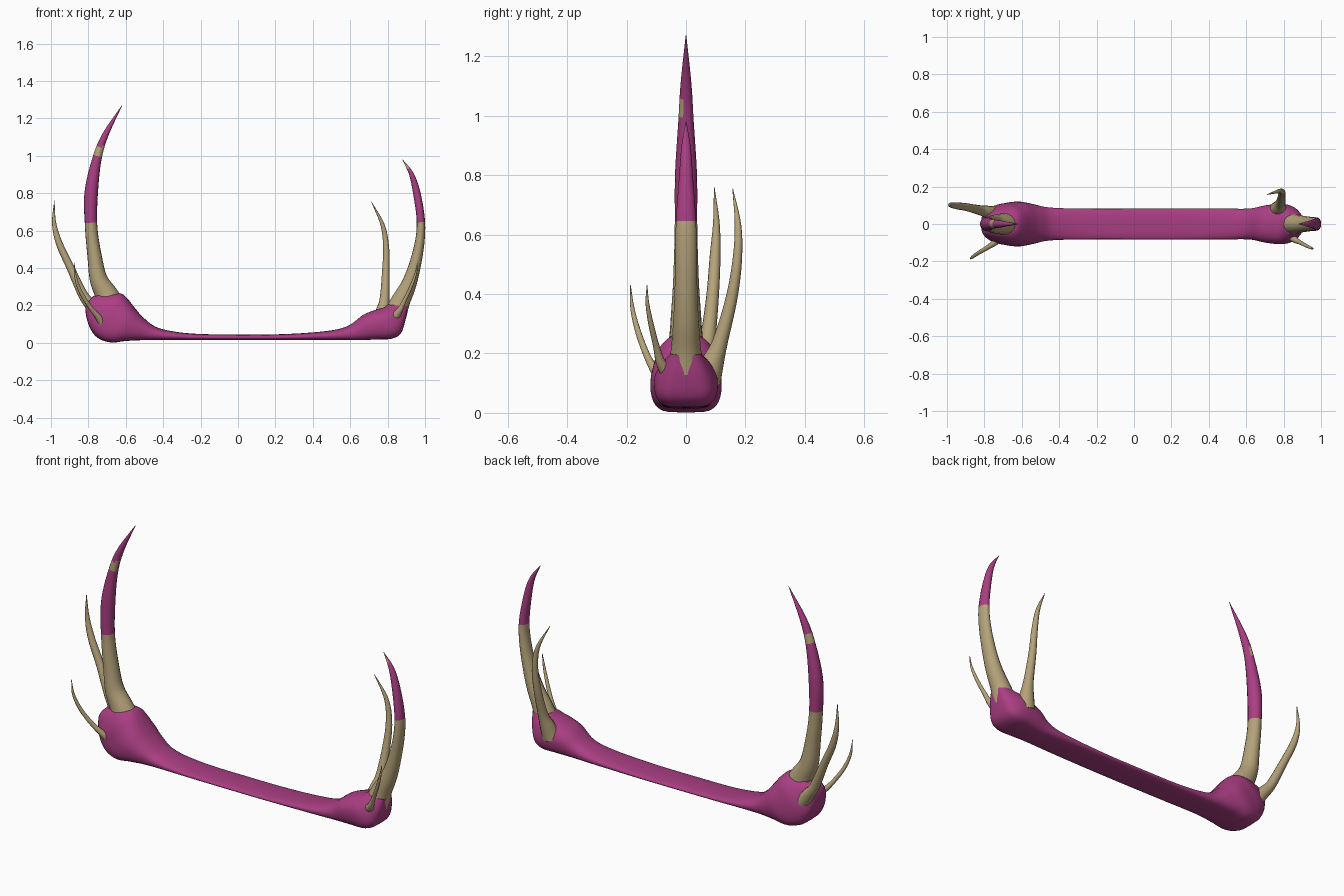
import bpy, bmesh, math
from mathutils import Vector

if "Cube" in bpy.data.objects:
    bpy.data.objects.remove(bpy.data.objects["Cube"])


def material(name, rgb):
    m = bpy.data.materials.new(name)
    m.diffuse_color = (*rgb, 1)
    m.use_nodes = True
    m.node_tree.nodes["Principled BSDF"].inputs["Base Color"].default_value = m.diffuse_color
    return m


MAGENTA = material("magenta", (0.40, 0.048, 0.225))
TAN = material("tan", (0.46, 0.365, 0.195))


def spline(keys, n):
    """Catmull-Rom interpolation through tuples of numbers."""
    keys = [Vector(k) for k in keys]
    k = [2 * keys[0] - keys[1]] + keys + [2 * keys[-1] - keys[-2]]
    out = []
    for i in range(1, len(k) - 2):
        a, b, c, d = k[i - 1:i + 3]
        for j in range(n):
            t = j / n
            out.append(0.5 * (2 * b + (c - a) * t + (2 * a - 5 * b + 4 * c - d) * t * t
                              + (3 * b - a - 3 * c + d) * t ** 3))
    return out + [keys[-1]]


def loft(name, rings, mats, rule=None):
    """Skin a list of point rings, cap both ends, colour faces by rule."""
    bm = bmesh.new()
    vr = [[bm.verts.new(p) for p in r] for r in rings]
    for a, b in zip(vr, vr[1:]):
        n = len(a)
        for i in range(n):
            bm.faces.new((a[i], a[(i + 1) % n], b[(i + 1) % n], b[i]))
    bm.faces.new(vr[0])
    bm.faces.new(vr[-1])
    bmesh.ops.recalc_face_normals(bm, faces=bm.faces)
    if rule:
        for f in bm.faces:
            f.material_index = rule(f.calc_center_median(), f.normal)
    me = bpy.data.meshes.new(name)
    bm.to_mesh(me)
    bm.free()
    for m in mats:
        me.materials.append(m)
    ob = bpy.data.objects.new(name, me)
    bpy.context.collection.objects.link(ob)
    bpy.context.view_layer.objects.active = ob
    bpy.ops.object.select_all(action='DESELECT')
    ob.select_set(True)
    bpy.ops.object.shade_smooth_by_angle(angle=math.radians(45))
    return ob


def power(v, e):
    return math.copysign(abs(v) ** e, v)


def horn(name, keys, mats, rule=None, n=8, sides=16):
    """Curved tapering horn; keys are x, y, z, radius along x, radius along y.
    The two radii travel in Vectors of their own."""
    pts = spline([k[:3] for k in keys], n)
    rad = spline([(k[3], k[4], 0) for k in keys], n)
    rings = []
    for i, p in enumerate(pts):
        t = (pts[min(i + 1, len(pts) - 1)] - pts[max(i - 1, 0)]).normalized()
        v = (Vector((0, 1, 0)) - t * t.y).normalized()
        u = v.cross(t)
        rx, ry = max(rad[i].x, 0.001), max(rad[i].y, 0.001)
        rings.append([p + u * rx * math.cos(a) + v * ry * math.sin(a)
                      for a in (math.tau * s / sides for s in range(sides))])
    return loft(name, rings, mats, rule)


# Skull-like bar with swollen ends: bottom x, z / top x, z / half width
bar = [(-.775, .25, -.645, .262, .045), (-.815, .195, -.63, .265, .07),
       (-.80, .10, -.61, .255, .10), (-.755, .03, -.585, .23, .113),
       (-.68, .002, -.55, .185, .12), (-.60, .01, -.50, .13, .108),
       (-.48, .015, -.42, .078, .088), (-.25, .015, -.25, .05, .082),
       (0, .015, 0, .045, .082), (.25, .015, .25, .047, .082),
       (.50, .015, .48, .064, .082), (.65, .015, .59, .092, .083),
       (.74, .018, .67, .15, .10), (.82, .022, .74, .178, .108),
       (.87, .05, .775, .188, .10), (.895, .12, .79, .197, .08),
       (.908, .195, .80, .205, .052)]
lo = spline([(k[0], k[1], k[4]) for k in bar], 5)
hi = spline([(k[2], k[3], 0) for k in bar], 5)
rings = []
for b, t in zip(lo, hi):
    ring = []
    for s in range(32):
        a = math.tau * s / 32
        sn = math.sin(a)
        f = 0.5 + 0.5 * power(sn, 0.9)
        y = b.z * power(math.cos(a), 0.45 if sn < 0 else 0.8)
        ring.append(Vector((b.x + (t.x - b.x) * f, y, b.y + (t.y - b.y) * f)))
    rings.append(ring)
loft("base_bar", rings, [MAGENTA])


# Main horns with painted upper bands
def left_paint(c, n):
    patch = 1.0 < c.z < 1.05 and not (n.x > 0.3 and n.y > -0.3)
    return 1 if c.z > 0.65 and not patch else 0


def right_paint(c, n):
    return 1 if c.z > 0.64 and not (c.z > 0.93 and n.y < 0 and n.x < 0.6) else 0


horn("left_main_horn",
     [(-.685, 0, .21, .078, .065), (-.705, 0, .26, .062, .056), (-.745, 0, .34, .048, .05),
      (-.765, 0, .45, .039, .043), (-.785, 0, .62, .033, .038), (-.785, 0, .80, .036, .037),
      (-.755, 0, .98, .025, .026), (-.71, 0, 1.11, .017, .018), (-.62, 0, 1.27, .001, .001)],
     [TAN, MAGENTA], left_paint)
horn("right_main_horn",
     [(.84, 0, .15, .062, .06), (.868, 0, .22, .052, .05), (.912, 0, .31, .041, .043),
      (.947, 0, .42, .032, .038), (.973, 0, .55, .025, .036), (.977, 0, .66, .022, .033),
      (.956, 0, .80, .020, .023), (.928, 0, .90, .013, .015), (.88, 0, .98, .001, .001)],
     [TAN, MAGENTA], right_paint)


# Slender side tines
def tine(name, keys):
    horn(name, [(*k, k[3]) for k in keys], [TAN], sides=12)


tine("left_back_tine",
     [(-.74, .055, .14, .04), (-.785, .065, .20, .033), (-.83, .075, .26, .026),
      (-.895, .09, .40, .021), (-.955, .098, .53, .018), (-.983, .102, .64, .011),
      (-.982, .095, .76, .001)])
tine("left_front_tine",
     [(-.72, -.07, .09, .026), (-.745, -.10, .135, .017), (-.79, -.13, .19, .012),
      (-.84, -.16, .27, .010), (-.868, -.18, .35, .007), (-.876, -.187, .43, .001)])
tine("right_back_tine",
     [(.765, .07, .11, .048), (.775, .09, .17, .038), (.784, .115, .24, .026),
      (.79, .152, .38, .020), (.792, .172, .51, .016), (.773, .175, .63, .011),
      (.713, .157, .755, .001)])
tine("right_front_tine",
     [(.835, -.06, .135, .028), (.862, -.085, .17, .017), (.89, -.10, .225, .011),
      (.925, -.118, .30, .009), (.95, -.13, .37, .006), (.96, -.131, .43, .001)])
